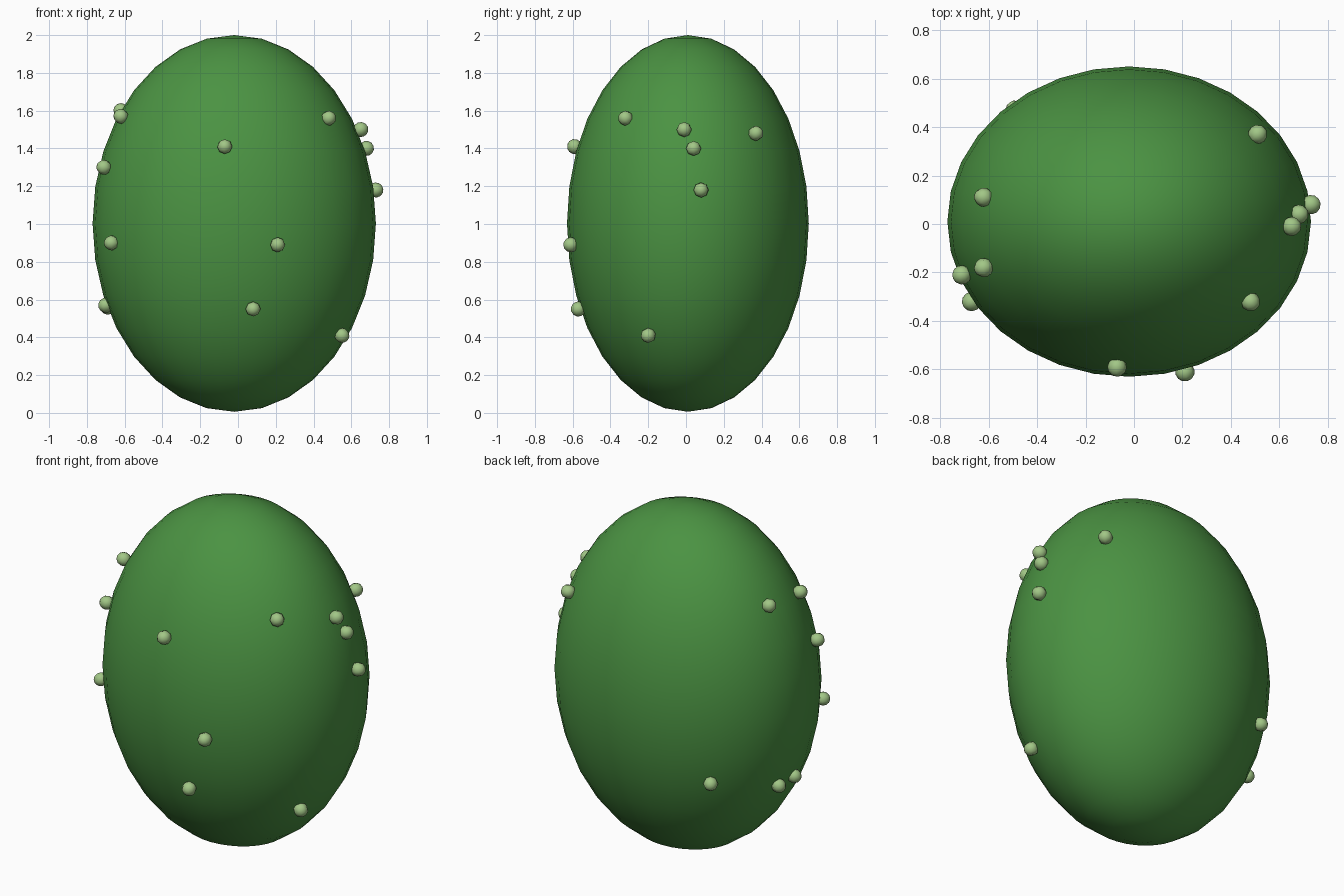
import bpy
from mathutils import Vector

cube = bpy.data.objects.get("Cube")
if cube:
    bpy.data.objects.remove(cube, do_unlink=True)


def make_material(name, color):
    mat = bpy.data.materials.new(name)
    mat.use_nodes = True
    mat.diffuse_color = color
    mat.node_tree.nodes["Principled BSDF"].inputs["Base Color"].default_value = color
    return mat


def add_ball(name, center, scale, segments, rings, mat):
    bpy.ops.mesh.primitive_uv_sphere_add(segments=segments, ring_count=rings,
                                         radius=1, location=center)
    ball = bpy.context.object
    ball.name = name
    ball.scale = scale
    ball.data.materials.append(mat)
    bpy.ops.object.shade_smooth()
    return ball


body_green = make_material("body green", (0.07, 0.29, 0.055, 1))
bump_green = make_material("pale bump green", (0.36, 0.57, 0.24, 1))

# Egg-shaped body
center = Vector((-0.02, 0.01, 1.003))
radii = Vector((0.75, 0.64, 0.997))
add_ball("body", center, radii, 32, 16, body_green)

# Small bumps scattered over the skin
bumps = [
    (-0.62, 0.11, 1.60), (-0.62, -0.18, 1.57), (-0.71, -0.21, 1.30),
    (-0.67, -0.32, 0.90), (-0.70, -0.01, 0.57), (-0.69, 0.12, 0.56),
    (-0.49, 0.47, 0.65), (-0.07, -0.59, 1.41), (0.21, -0.61, 0.89),
    (0.08, -0.57, 0.55), (0.55, -0.20, 0.41), (0.48, -0.32, 1.56),
    (0.65, -0.01, 1.50), (0.68, 0.04, 1.40), (0.73, 0.08, 1.18),
    (0.51, 0.37, 1.48),
]
for i, spot in enumerate(bumps):
    bump = add_ball(f"bump_{i + 1}", spot, (0.04, 0.04, 0.04), 8, 6, bump_green)
    # Point each bump's pole outward along the body's surface normal
    offset = Vector(spot) - center
    normal = Vector([o / (r * r) for o, r in zip(offset, radii)])
    bump.rotation_euler = normal.to_track_quat('Z', 'Y').to_euler()
